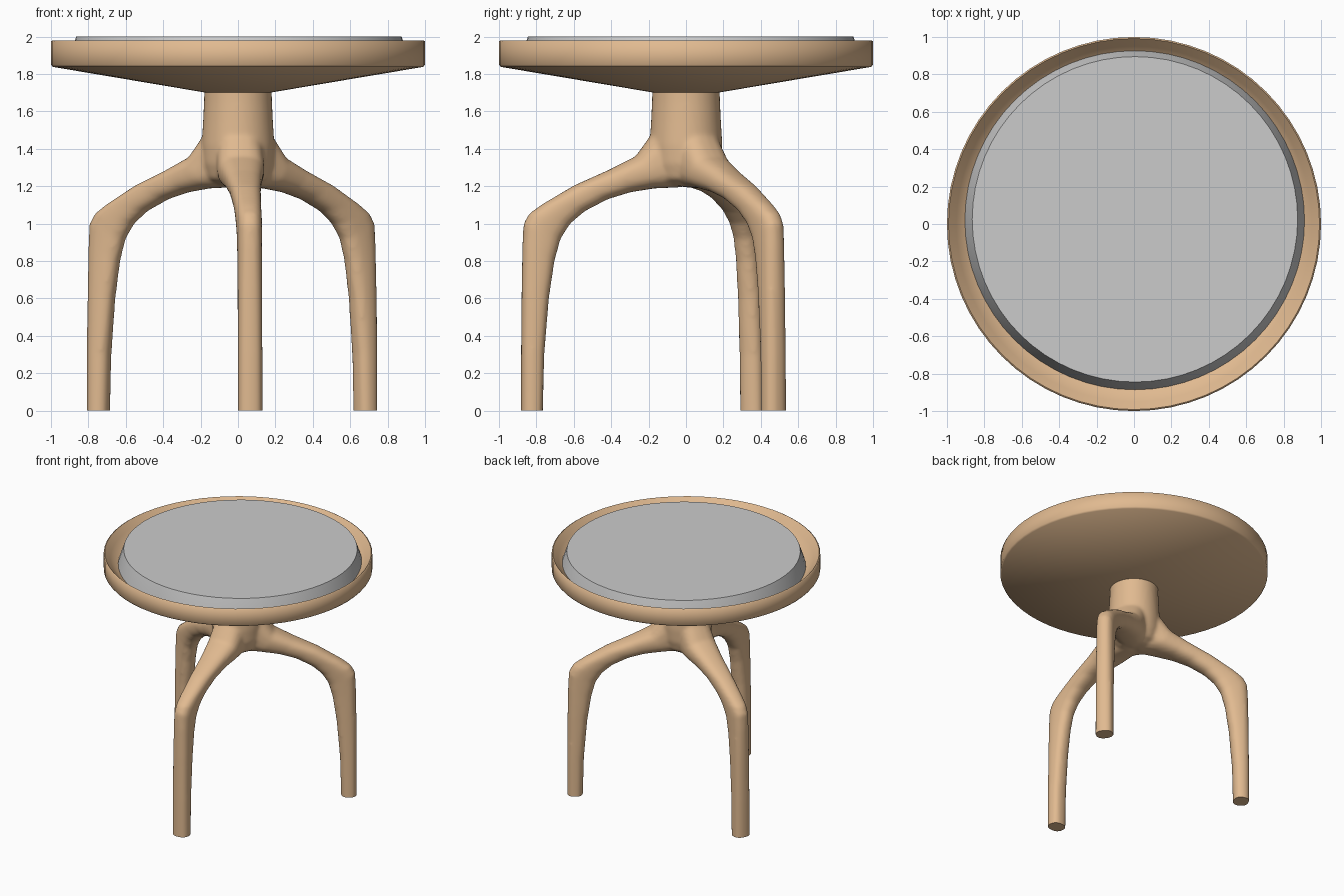
import bpy, bmesh, math
from mathutils import Vector, Matrix

cube = bpy.data.objects.get("Cube")
if cube:
    bpy.data.objects.remove(cube)


def material(name, rgb):
    m = bpy.data.materials.new(name)
    m.use_nodes = True
    m.diffuse_color = (*rgb, 1)
    m.node_tree.nodes["Principled BSDF"].inputs["Base Color"].default_value = (*rgb, 1)
    return m


def add_object(name, bm, mat, angle):
    bmesh.ops.recalc_face_normals(bm, faces=bm.faces)
    mesh = bpy.data.meshes.new(name)
    bm.to_mesh(mesh)
    bm.free()
    mesh.materials.append(mat)
    ob = bpy.data.objects.new(name, mesh)
    bpy.context.collection.objects.link(ob)
    bpy.ops.object.select_all(action="DESELECT")
    ob.select_set(True)
    bpy.context.view_layer.objects.active = ob
    bpy.ops.object.shade_smooth_by_angle(angle=math.radians(angle))
    return ob


def skin(bm, rings):
    """Bridge a list of point rings and cap both ends."""
    loops = [[bm.verts.new(p) for p in ring] for ring in rings]
    n = len(loops[0])
    for a, b in zip(loops, loops[1:]):
        for i in range(n):
            j = (i + 1) % n
            bm.faces.new((a[i], a[j], b[j], b[i]))
    bm.faces.new(loops[0])
    bm.faces.new(loops[-1])


def lathe(bm, profile, n=64, centre=(0, 0)):
    angles = [math.tau * i / n for i in range(n)]
    skin(bm, [[(centre[0] + r * math.cos(a), centre[1] + r * math.sin(a), z)
               for a in angles] for r, z in profile])


wood = material("light wood", (0.75, 0.49, 0.28))
fabric = material("grey fabric", (0.6, 0.6, 0.6))

# Seat tray: shallow cone below, upright rim, bowl-shaped inside
bm = bmesh.new()
lathe(bm, [(0.17, 1.7), (0.99, 1.838), (1, 1.85), (1, 1.975), (0.992, 1.98),
           (0.95, 1.935), (0.9, 1.88), (0.8, 1.85)])
add_object("seat_tray", bm, wood, 60)

# Cushion: bevelled disc, set slightly back in the tray
bm = bmesh.new()
lathe(bm, [(0.915, 1.86), (0.908, 1.89), (0.87, 2)], centre=(0.005, 0.025))
add_object("seat_cushion", bm, fabric, 40)

# Leg stations: outer (radius, height), inner (radius, height), width
STATIONS = [
    ((0.885, -0.1), (0.77, -0.1), 0.132),
    ((0.885, 0.3), (0.76, 0.3), 0.132),
    ((0.882, 0.65), (0.735, 0.6), 0.132),
    ((0.878, 0.88), (0.705, 0.8), 0.132),
    ((0.872, 1.0), (0.672, 0.92), 0.135),
    ((0.84, 1.055), (0.62, 1.0), 0.14),
    ((0.77, 1.105), (0.54, 1.068), 0.145),
    ((0.6, 1.205), (0.42, 1.13), 0.165),
    ((0.42, 1.285), (0.3, 1.167), 0.2),
    ((0.27, 1.36), (0.17, 1.188), 0.25),
    ((0.17, 1.5), (0.03, 1.193), 0.26),
]


def leg_rings(turn, n=20):
    rot = Matrix.Rotation(turn, 3, "Z")
    rings = []
    for outer, inner, width in STATIONS:
        o, i = Vector((outer[0], 0, outer[1])), Vector((inner[0], 0, inner[1]))
        ring = []
        for k in range(n):
            a = math.tau * k / n
            c, s = (math.copysign(abs(t) ** 0.8, t) for t in (math.cos(a), math.sin(a)))
            p = (o + i) / 2 + (o - i) / 2 * c
            p.y = width / 2 * s
            ring.append(rot @ p)
        rings.append(ring)
    return rings


# Base: central column and three legs blended into one solid
bm = bmesh.new()
lathe(bm, [(0.1, 1.2), (0.165, 1.24), (0.19, 1.32), (0.195, 1.42), (0.187, 1.55),
           (0.182, 1.65), (0.18, 1.76)], 40)
for k in range(3):
    skin(bm, leg_rings(math.radians(-85.5 + 120 * k)))
base = add_object("tripod_base", bm, wood, 50)
remesh = base.modifiers.new("blend", "REMESH")
remesh.mode = "VOXEL"
remesh.voxel_size = 0.013
smooth = base.modifiers.new("soften", "SMOOTH")
smooth.factor = 0.5
smooth.iterations = 8
for name in ("blend", "soften"):
    bpy.ops.object.modifier_apply(modifier=name)

# Trim the feet flat on the floor and the column inside the seat
bm = bmesh.new()
bm.from_mesh(base.data)
for height, normal in ((0, (0, 0, -1)), (1.71, (0, 0, 1))):
    cut = bmesh.ops.bisect_plane(bm, geom=bm.verts[:] + bm.edges[:] + bm.faces[:],
                                 plane_co=(0, 0, height), plane_no=normal, clear_outer=True)
    edges = [e for e in cut["geom_cut"] if isinstance(e, bmesh.types.BMEdge)]
    bmesh.ops.holes_fill(bm, edges=edges, sides=0)
bm.to_mesh(base.data)
bm.free()
bpy.ops.object.shade_smooth_by_angle(angle=math.radians(50))
